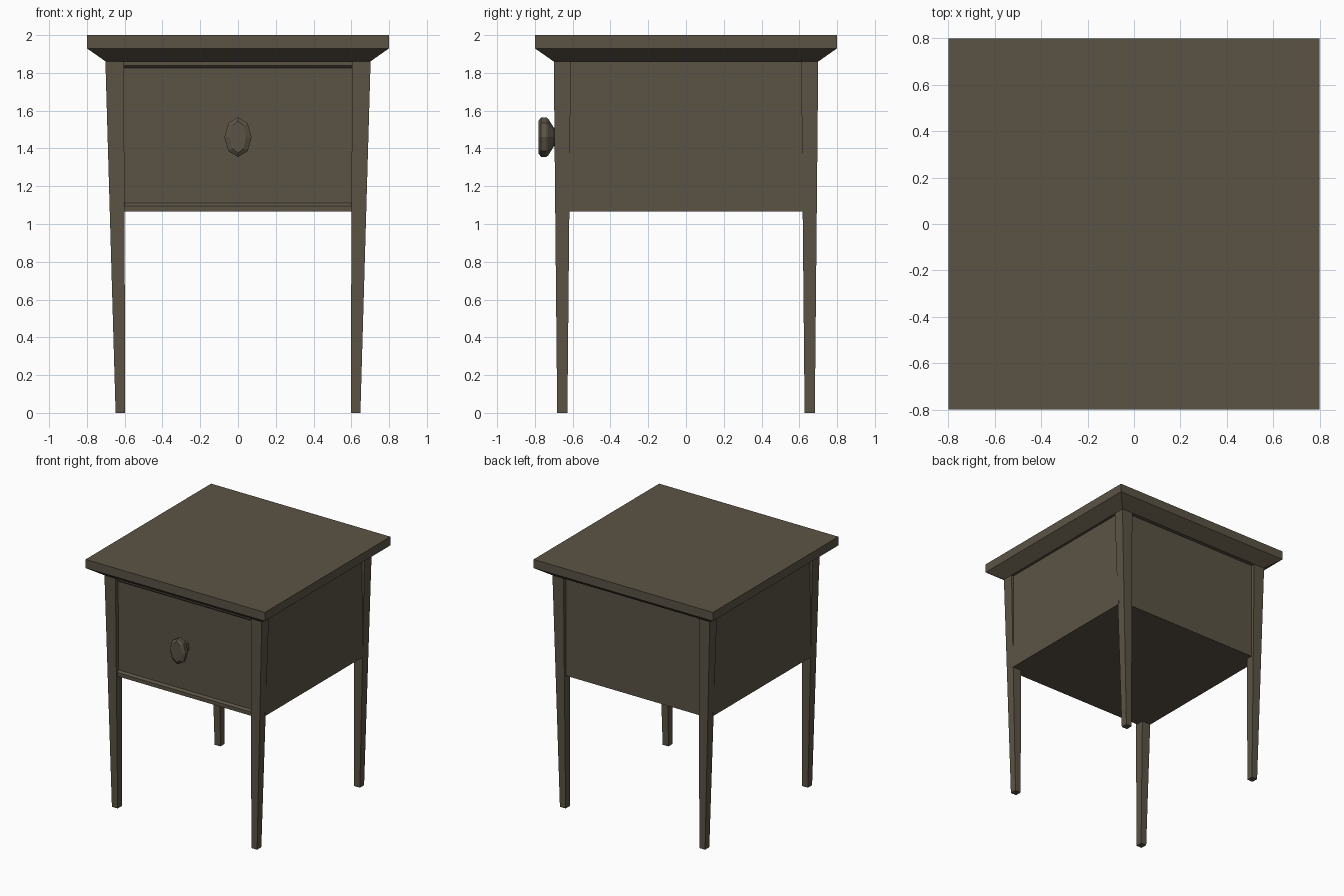
import bpy
import bmesh
import math

cube = bpy.data.objects.get("Cube")
if cube:
    bpy.data.objects.remove(cube, do_unlink=True)

# One dark wood colour for everything
wood = bpy.data.materials.new("dark_wood")
wood.use_nodes = True
COLOUR = (0.105, 0.087, 0.060, 1)
wood.diffuse_color = COLOUR
wood.node_tree.nodes["Principled BSDF"].inputs["Base Color"].default_value = COLOUR


def loft(name, rings):
    """Skin a stack of equal-length vertex rings and cap both ends."""
    bm = bmesh.new()
    loops = [[bm.verts.new(p) for p in ring] for ring in rings]
    for a, b in zip(loops, loops[1:]):
        for i in range(len(a)):
            j = (i + 1) % len(a)
            bm.faces.new((a[i], a[j], b[j], b[i]))
    bm.faces.new(loops[0])
    bm.faces.new(loops[-1])
    bmesh.ops.recalc_face_normals(bm, faces=bm.faces)
    mesh = bpy.data.meshes.new(name)
    bm.to_mesh(mesh)
    bm.free()
    mesh.materials.append(wood)
    obj = bpy.data.objects.new(name, mesh)
    bpy.context.collection.objects.link(obj)
    return obj


def rect(x0, x1, y0, y1, z):
    return [(x0, y0, z), (x1, y0, z), (x1, y1, z), (x0, y1, z)]


# Table top with a sloped moulding beneath
UNDER = 1.86
loft("table_top", [rect(-r, r, -r, r, z)
                   for r, z in ((0.70, UNDER), (0.80, 1.93), (0.80, 2.0))])

# Cabinet: front profile has a recessed drawer between two rails
BOTTOM, BACK = 1.065, 0.67
RAIL, DRAWER = -0.68, -0.665
profile = [(RAIL, BOTTOM), (RAIL, 1.095), (DRAWER, 1.11), (DRAWER, 1.825),
           (RAIL, 1.838), (RAIL, UNDER), (BACK, UNDER), (BACK, BOTTOM)]
loft("cabinet", [[(x, y, z) for y, z in profile] for x in (-0.62, 0.62)])

# Side panels, set between the legs
for side, s in (("left", 1), ("right", -1)):
    loft(side + "_panel", [rect(s * 0.60, s * 0.68, -0.63, 0.63, z)
                           for z in (BOTTOM, UNDER)])

# Four tapered legs
for end, t in (("front", -1), ("back", 1)):
    for side, s in (("left", 1), ("right", -1)):
        foot = rect(s * 0.597, s * 0.648, t * 0.628, t * 0.682, 0)
        head = rect(s * 0.604, s * 0.702, t * 0.61, t * 0.70, UNDER)
        loft(f"{end}_{side}_leg", [foot, head])

# Faceted oval knob: (y, half width, half height)
knob_rings = [(-0.66, 0.03, 0.045), (-0.70, 0.035, 0.05), (-0.73, 0.066, 0.098),
              (-0.74, 0.072, 0.105), (-0.767, 0.072, 0.105), (-0.782, 0.042, 0.085)]
angles = [math.tau * i / 8 for i in range(8)]
loft("drawer_knob", [[(w * math.sin(a), y, 1.46 + h * math.cos(a)) for a in angles]
                     for y, w, h in knob_rings])
